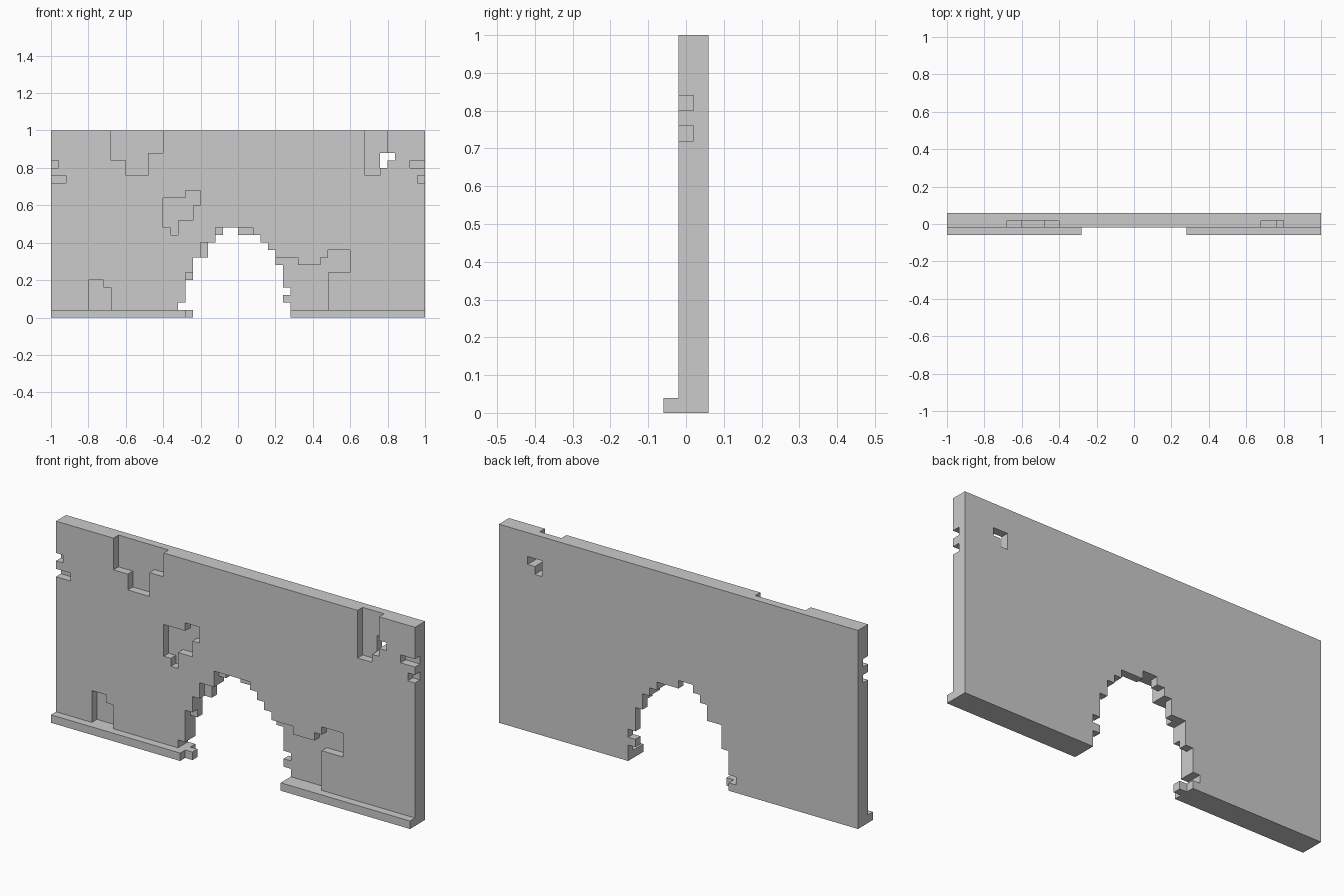
import bpy
import bmesh
from mathutils import Vector

cube = bpy.data.objects.get("Cube")
if cube:
    bpy.data.objects.remove(cube, do_unlink=True)

CELL = 0.04
COLS, ROWS = 50, 25

stone = bpy.data.materials.new("plain_grey")
stone.use_nodes = True
GREY = (0.6, 0.6, 0.6, 1.0)
stone.diffuse_color = GREY
stone.node_tree.nodes["Principled BSDF"].inputs["Base Color"].default_value = GREY


def block(left, right, low, high, layer):
    """Set of grid cells filling a rectangle in one depth layer."""
    return {(i, layer, k) for i in range(left, right) for k in range(low, high)}


def opening(lefts, rights, layer):
    """Stepped archway, one left and right limit per row from the ground up."""
    cells = set()
    for k, (left, right) in enumerate(zip(lefts, rights)):
        cells |= block(left, right, k, k + 1, layer)
    return cells


# Baseboard: one row on each side of the arch
baseboard = block(0, 18, 0, 1, 0) | block(32, COLS, 0, 1, 0)

# Front layer: archway, crumbled patches and chipped ends
front = block(0, COLS, 0, ROWS, 1)
front -= opening([19, 17, 18, 18, 18, 18, 19, 19, 20, 20, 22, 22],
                 [32, 32, 31, 32, 31, 31, 31, 30, 30, 29, 28, 27], 1)
upper_left_patch = [(8, 15, 22, 25), (8, 13, 21, 22), (10, 13, 19, 21)]
middle_patch = [(15, 20, 15, 16), (18, 20, 16, 17), (15, 19, 13, 15),
                (15, 17, 12, 13), (16, 17, 11, 12)]
lower_left_patch = [(5, 7, 1, 5), (7, 8, 1, 4)]
arch_side_patch = [(31, 37, 1, 7), (30, 33, 7, 8), (36, 37, 7, 8), (37, 40, 6, 9)]
upper_right_patch = [(42, 45, 20, 25), (42, 44, 19, 20), (45, 46, 21, 22)]
end_chips = [(0, 1, 20, 21), (0, 2, 18, 19), (48, 50, 20, 21), (49, 50, 18, 19)]
for rect in (upper_left_patch + middle_patch + lower_left_patch
             + arch_side_patch + upper_right_patch + end_chips):
    front -= block(*rect, 1)

# Back layer: archway and a small hole right through
back = block(0, COLS, 0, ROWS, 2)
back -= opening([18, 17, 18, 18, 18, 19, 19, 19, 21, 21, 22, 23],
                [32, 32, 31, 32, 31, 31, 31, 30, 30, 29, 28, 25], 2)
back -= block(44, 45, 20, 21, 2) | block(44, 46, 21, 22, 2)

solid = baseboard | front | back
ORIGIN = Vector((-1.0, -0.06, 0.0))


def build(name, cells):
    """Skin the outer faces of a part and merge them into flat panels."""
    bm = bmesh.new()
    verts = {}

    def vert(corner):
        if corner not in verts:
            verts[corner] = bm.verts.new(ORIGIN + Vector(corner) * CELL)
        return verts[corner]

    for cell in sorted(cells):
        for axis in range(3):
            u, v = (axis + 1) % 3, (axis + 2) % 3
            for side in (0, 1):
                near = list(cell)
                near[axis] += 2 * side - 1
                if tuple(near) in solid:
                    continue
                ring = []
                for du, dv in ((0, 0), (1, 0), (1, 1), (0, 1)):
                    corner = list(cell)
                    corner[axis] += side
                    corner[u] += du
                    corner[v] += dv
                    ring.append(vert(tuple(corner)))
                bm.faces.new(ring if side else ring[::-1])
    bmesh.ops.dissolve_limit(bm, angle_limit=0.01, verts=bm.verts[:],
                             edges=bm.edges[:])
    mesh = bpy.data.meshes.new(name)
    bm.to_mesh(mesh)
    bm.free()
    mesh.materials.append(stone)
    obj = bpy.data.objects.new(name, mesh)
    bpy.context.collection.objects.link(obj)


build("baseboard", baseboard)
build("wall_front_layer", front)
build("wall_back_layer", back)
